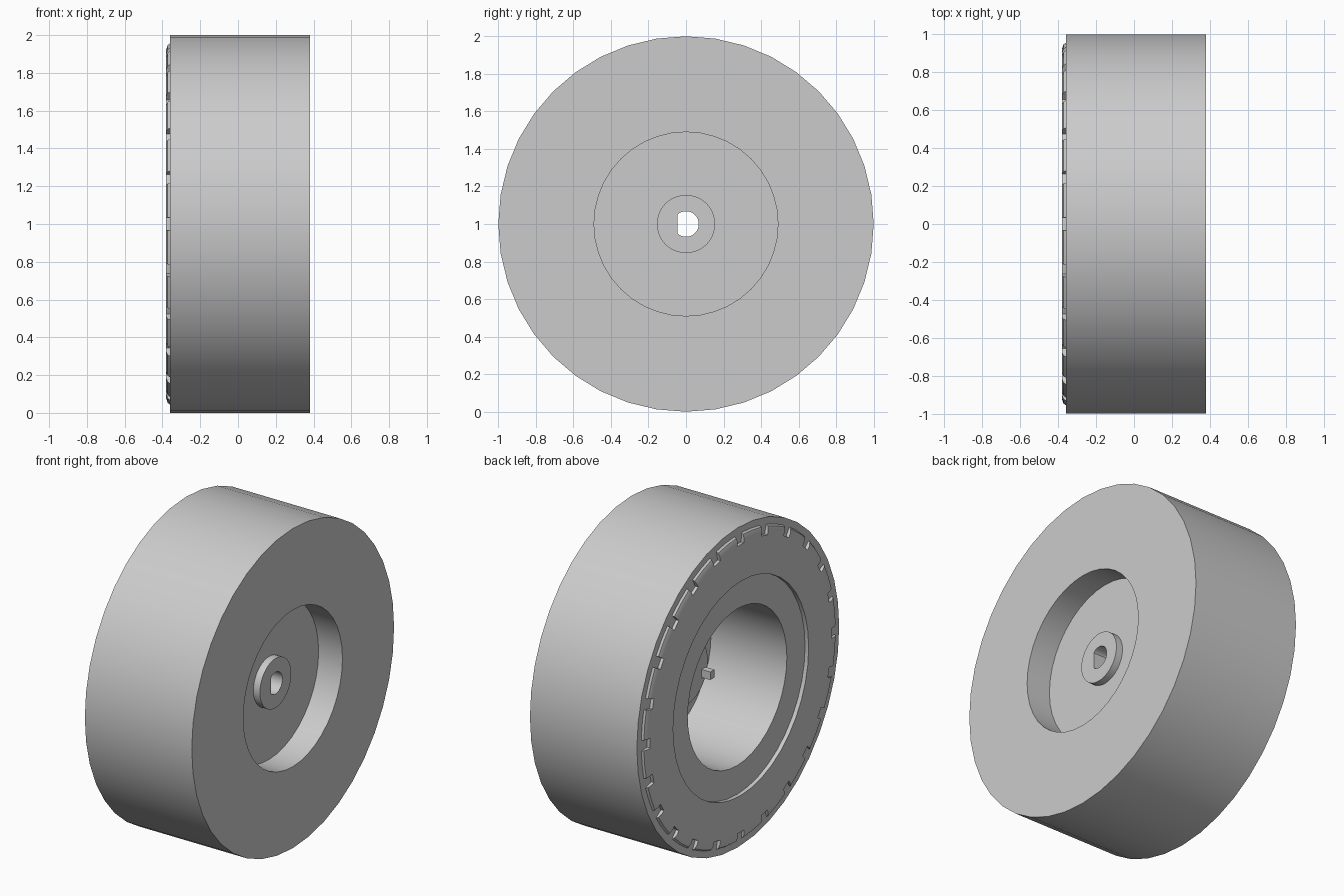
import bpy
import bmesh
from math import cos, sin, tau, radians
from mathutils import Matrix, Vector

cube = bpy.data.objects.get("Cube")
if cube:
    bpy.data.objects.remove(cube, do_unlink=True)

grey = bpy.data.materials.new("plain grey")
grey.use_nodes = True
colour = (0.6, 0.6, 0.6, 1)
grey.diffuse_color = colour
grey.node_tree.nodes["Principled BSDF"].inputs["Base Color"].default_value = colour


def finish(bm, name):
    bmesh.ops.recalc_face_normals(bm, faces=bm.faces)
    mesh = bpy.data.meshes.new(name)
    bm.to_mesh(mesh)
    bm.free()
    mesh.materials.append(grey)
    obj = bpy.data.objects.new(name, mesh)
    obj.location.z = 1
    bpy.context.collection.objects.link(obj)
    bpy.ops.object.select_all(action='DESELECT')
    obj.select_set(True)
    bpy.context.view_layer.objects.active = obj
    bpy.ops.object.shade_smooth_by_angle(angle=radians(30))
    return obj


def sweep(bm, profile, segments, start=0, arc=tau, flat=None):
    """Turn a closed (x, radius) profile about the x axis."""
    full = arc == tau
    rings = []
    for i in range(segments if full else segments + 1):
        a = start + arc * i / segments
        ring = []
        for x, r in profile:
            y = r * cos(a)
            if flat is not None and r < 0.1:
                y = max(y, flat)
            ring.append(bm.verts.new((x, y, r * sin(a))))
        rings.append(ring)
    n = len(profile)
    for i in range(segments):
        p, q = rings[i], rings[(i + 1) % len(rings)]
        for j in range(n):
            k = (j + 1) % n
            bm.faces.new((p[j], p[k], q[k], q[j]))
    if not full:
        bm.faces.new(rings[0])
        bm.faces.new(rings[-1])


# Wheel body: tread, recessed outer face, web and inner bore
bm = bmesh.new()
sweep(bm, [(-0.36, 1), (0.38, 1), (0.38, 0.49), (0.215, 0.49), (0.215, 0.12),
           (0.17, 0.12), (0.17, 0.49), (-0.355, 0.49), (-0.355, 0.67),
           (-0.38, 0.67), (-0.38, 0.9), (-0.36, 0.9)], 40)
finish(bm, "wheel_body")

# Hub with a D-shaped shaft hole
bm = bmesh.new()
sweep(bm, [(0.26, 0.155), (0.26, 0.068), (-0.01, 0.068), (-0.01, 0.2),
           (0.19, 0.2), (0.19, 0.155)], 40, flat=-0.045)
finish(bm, "hub")

# Small stub on the inner end of the hub
bm = bmesh.new()
bmesh.ops.create_cube(bm, size=1, matrix=Matrix.Translation(Vector((-0.02, -0.16, -0.06)))
                      @ Matrix.Diagonal((0.1, 0.04, 0.05, 1)))
finish(bm, "hub_stub")

# Ring of chamfered teeth on the inner face
bm = bmesh.new()
teeth = 24
for i in range(teeth):
    middle = tau * (i + 0.5) / teeth
    sweep(bm, [(-0.355, 0.895), (-0.38, 0.895), (-0.38, 0.925), (-0.372, 0.948),
               (-0.355, 0.96)], 2, middle - radians(5.5), radians(11))
finish(bm, "rim_teeth")
